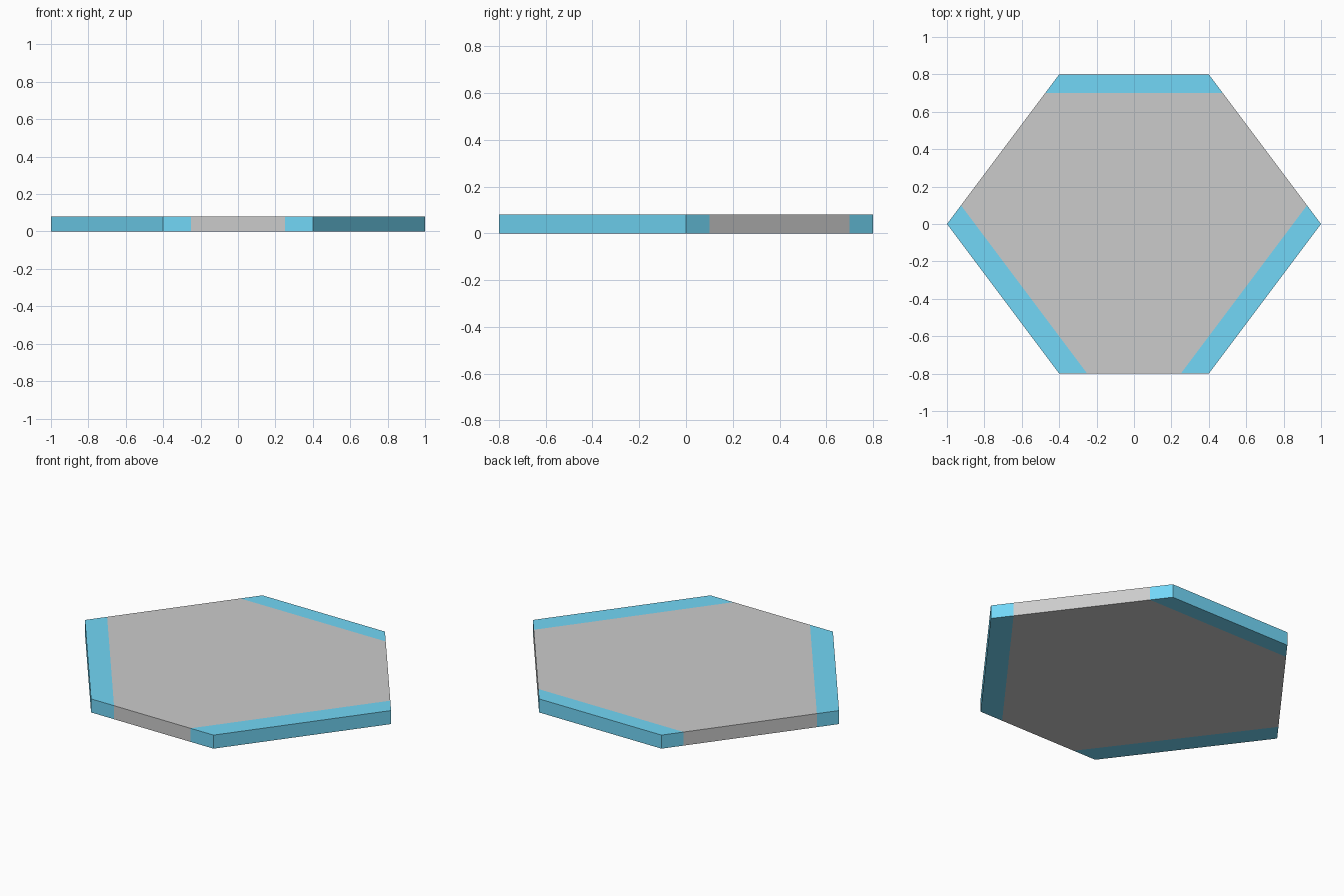
import bpy, bmesh

if "Cube" in bpy.data.objects:
    bpy.data.objects.remove(bpy.data.objects["Cube"])

HEIGHT = 0.08

blue = bpy.data.materials.new("blue")
blue.diffuse_color = (0.17, 0.68, 0.93, 1)
blue.use_nodes = True
blue.node_tree.nodes["Principled BSDF"].inputs["Base Color"].default_value = blue.diffuse_color


def prism(name, outline, material=None):
    """Extrude a flat outline from the ground up to the plate height."""
    bm = bmesh.new()
    face = bm.faces.new([bm.verts.new((x, y, 0)) for x, y in outline])
    top = bmesh.ops.extrude_face_region(bm, geom=[face], use_keep_orig=True)
    verts = [v for v in top["geom"] if isinstance(v, bmesh.types.BMVert)]
    bmesh.ops.translate(bm, verts=verts, vec=(0, 0, HEIGHT))
    bmesh.ops.recalc_face_normals(bm, faces=bm.faces)
    mesh = bpy.data.meshes.new(name)
    bm.to_mesh(mesh)
    bm.free()
    obj = bpy.data.objects.new(name, mesh)
    bpy.context.collection.objects.link(obj)
    if material:
        mesh.materials.append(material)


def mirrored(points):
    return points + [(-x, y) for x, y in reversed(points)]


# Grey plate between the strips
prism("plate", mirrored([(0.475, 0.7), (0.925, 0.1), (0.25, -0.8)]))

# Blue strip along the back edge
prism("back_strip", mirrored([(0.4, 0.8), (0.475, 0.7)]), blue)

# Blue strips along the two front diagonal edges
for side, s in (("right", 1), ("left", -1)):
    strip = [(1, 0), (0.4, -0.8), (0.25, -0.8), (0.925, 0.1)]
    prism(side + "_strip", [(s * x, y) for x, y in strip], blue)
